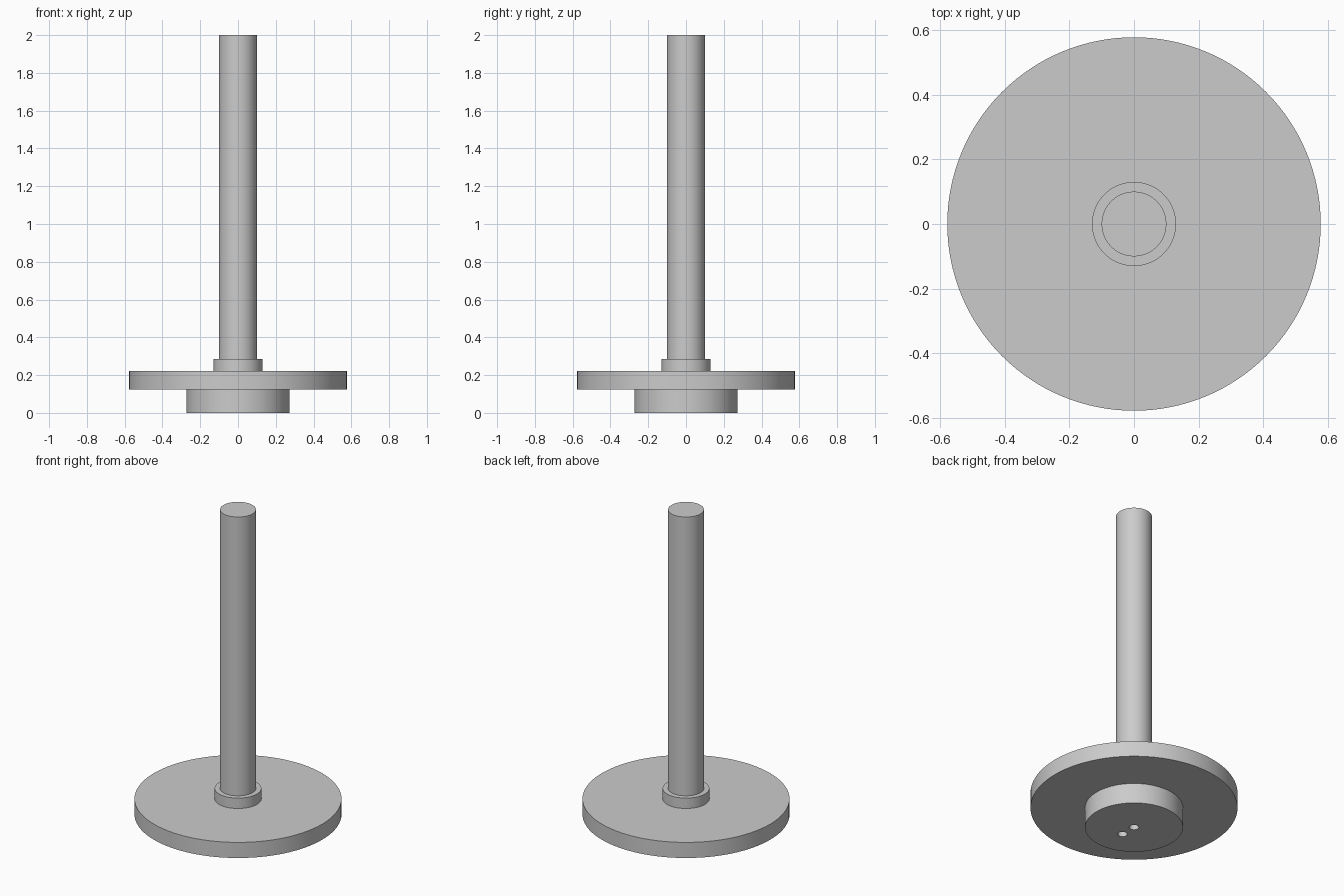
import bpy, bmesh, math

if "Cube" in bpy.data.objects:
    bpy.data.objects.remove(bpy.data.objects["Cube"], do_unlink=True)

SEGMENTS = 128
HOLE_RADIUS = 0.027
HOLE_DEPTH = 0.06

grey = bpy.data.materials.new("plain grey")
grey.use_nodes = True
colour = (0.6, 0.6, 0.6, 1)
grey.diffuse_color = colour
grey.node_tree.nodes["Principled BSDF"].inputs["Base Color"].default_value = colour


def lathe(name, profile):
    """Revolve (radius, height) points around the z axis."""
    bm = bmesh.new()
    verts = [bm.verts.new((r, 0, z)) for r, z in profile]
    edges = [bm.edges.new(pair) for pair in zip(verts, verts[1:])]
    bmesh.ops.spin(bm, geom=verts + edges, cent=(0, 0, 0), axis=(0, 0, 1),
                   angle=math.tau, steps=SEGMENTS)
    bmesh.ops.remove_doubles(bm, verts=bm.verts, dist=1e-5)
    bmesh.ops.recalc_face_normals(bm, faces=bm.faces)
    mesh = bpy.data.meshes.new(name)
    bm.to_mesh(mesh)
    bm.free()
    mesh.materials.append(grey)
    obj = bpy.data.objects.new(name, mesh)
    bpy.context.collection.objects.link(obj)
    return obj


# Hub, wide flange, collar and shaft turned as one solid
body = lathe("flanged_shaft", [
    (0, 0), (0.273, 0), (0.273, 0.125),      # hub
    (0.577, 0.125), (0.577, 0.221),          # flange
    (0.13, 0.221), (0.13, 0.285),            # collar
    (0.1, 0.285), (0.1, 2), (0, 2),          # shaft
])
bpy.context.view_layer.objects.active = body
body.select_set(True)

# Blind holes in the underside: one on the axis, one towards the front
for name, y in (("centre_hole", 0), ("offset_hole", -0.1)):
    bpy.ops.mesh.primitive_cylinder_add(vertices=32, radius=HOLE_RADIUS,
                                        depth=2 * HOLE_DEPTH, location=(0, y, 0))
    cutter = bpy.context.object
    cutter.name = name
    cutter.hide_render = True
    cutter.data.materials.append(grey)
    cut = body.modifiers.new(name, "BOOLEAN")
    cut.operation = "DIFFERENCE"
    cut.solver = "EXACT"
    cut.object = cutter
    bpy.context.view_layer.objects.active = body
    bpy.ops.object.modifier_apply(modifier=cut.name)
    bpy.data.objects.remove(cutter, do_unlink=True)

# Round walls smooth, rims sharp
body.select_set(True)
bpy.context.view_layer.objects.active = body
bpy.ops.object.shade_smooth_by_angle(angle=math.radians(30))
